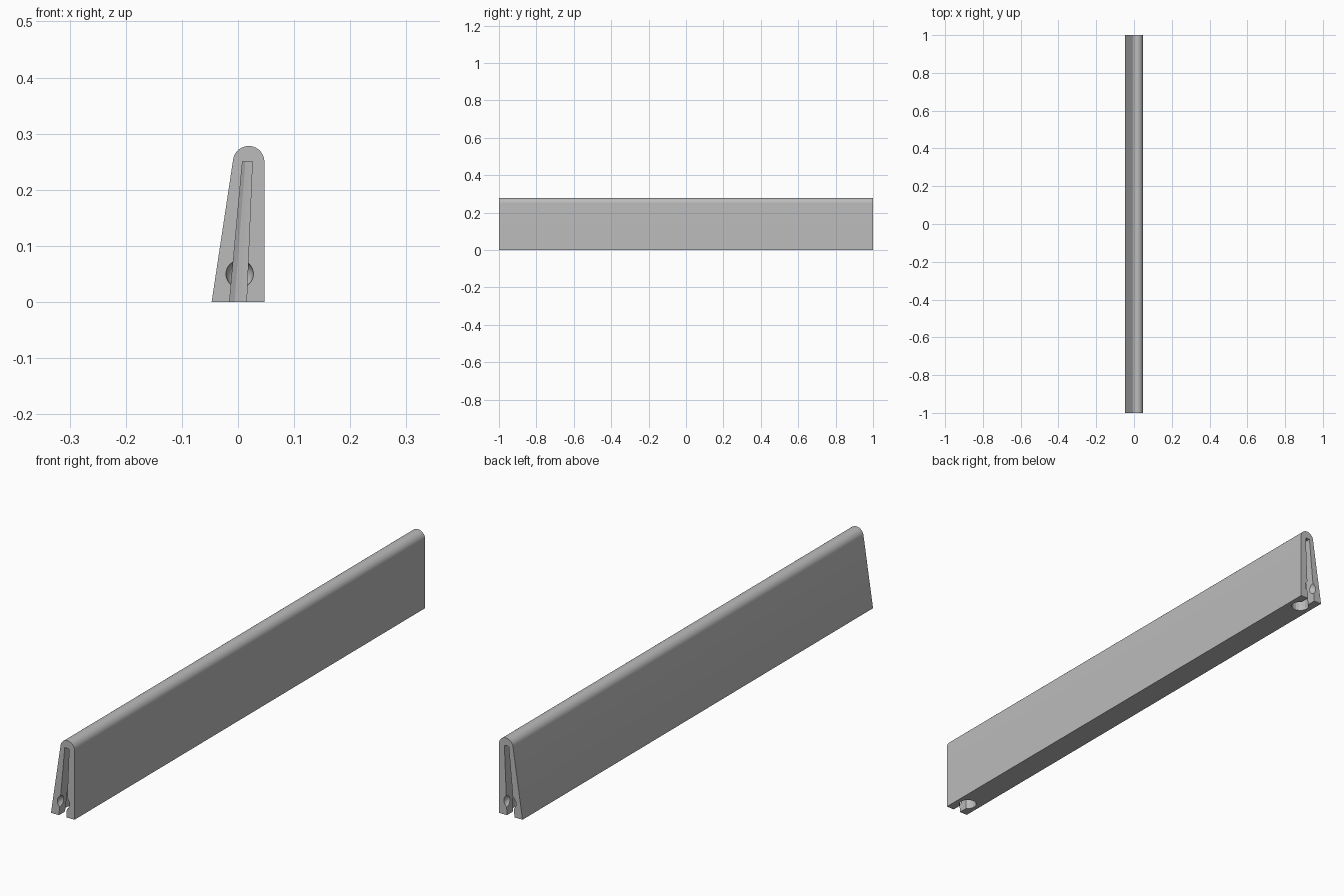
import bpy
import bmesh
from math import sin, cos, radians, pi
from mathutils import Vector

cube = bpy.data.objects.get("Cube")
if cube:
    bpy.data.objects.remove(cube, do_unlink=True)

grey = bpy.data.materials.new("plain_grey")
grey.use_nodes = True
grey.diffuse_color = (0.5, 0.5, 0.5, 1)
grey.node_tree.nodes["Principled BSDF"].inputs["Base Color"].default_value = (0.5, 0.5, 0.5, 1)


def loft(name, lower, upper):
    """Closed solid between two matching rings of points."""
    bm = bmesh.new()
    a = [bm.verts.new(p) for p in lower]
    b = [bm.verts.new(p) for p in upper]
    bm.faces.new(a)
    bm.faces.new(b)
    n = len(a)
    for i in range(n):
        j = (i + 1) % n
        bm.faces.new((a[i], a[j], b[j], b[i]))
    bmesh.ops.recalc_face_normals(bm, faces=bm.faces)
    return finish(name, bm)


def finish(name, bm):
    mesh = bpy.data.meshes.new(name)
    bm.to_mesh(mesh)
    bm.free()
    obj = bpy.data.objects.new(name, mesh)
    bpy.context.collection.objects.link(obj)
    mesh.materials.append(grey)
    return obj


# Bar: tapered profile with a rounded top, extruded along y
profile = [(-0.047, 0), (0.047, 0)]
for i in range(25):
    t = radians(171.5 * i / 24)
    profile.append((0.019 + 0.028 * cos(t), 0.25 + 0.028 * sin(t)))
bar = loft("bar", [(x, -1, z) for x, z in profile], [(x, 1, z) for x, z in profile])

# Keyhole slots at both ends: leaning, tapering, open at the bottom
DEPTH, SIDES = 0.062, 16


def keyhole(end, z, scale, centre):
    half, r = 0.015 * scale, 0.031 * scale
    hub = end * (1 - DEPTH)
    ring = [(half, 1.02 * end), (half, hub + end * (r * r - half * half) ** 0.5)]
    for i in range(SIDES):
        t = pi / 2 + (i + 0.5) * 2 * pi / SIDES
        x, y = -r * sin(t - pi / 2), r * cos(t - pi / 2)
        if not (y > 0 and abs(x) < half):
            ring.append((-x, hub + end * y))
    ring += [(-half, ring[1][1]), (-half, 1.02 * end)]
    return [Vector((centre + x, y, z)) for x, y in ring]


cutters = []
for label, end in (("front", -1), ("back", 1)):
    cutters.append(loft(label + "_slot_cutter",
                        keyhole(end, -0.01, 1.02, -0.0007),
                        keyhole(end, 0.25, 0.58, 0.0167)))
    # Round socket in the slot mouth
    bm = bmesh.new()
    bmesh.ops.create_uvsphere(bm, u_segments=32, v_segments=16, radius=0.0245)
    bmesh.ops.translate(bm, verts=bm.verts, vec=(0.003, end, 0.05))
    cutters.append(finish(label + "_socket_cutter", bm))

bpy.context.view_layer.objects.active = bar
for cutter in cutters:
    mod = bar.modifiers.new(cutter.name, "BOOLEAN")
    mod.operation = "DIFFERENCE"
    mod.solver = "EXACT"
    mod.object = cutter
    bpy.ops.object.modifier_apply(modifier=mod.name)
for cutter in cutters:
    bpy.data.objects.remove(cutter, do_unlink=True)

bpy.ops.object.select_all(action="DESELECT")
bar.select_set(True)
bpy.ops.object.shade_smooth_by_angle(angle=radians(20))
